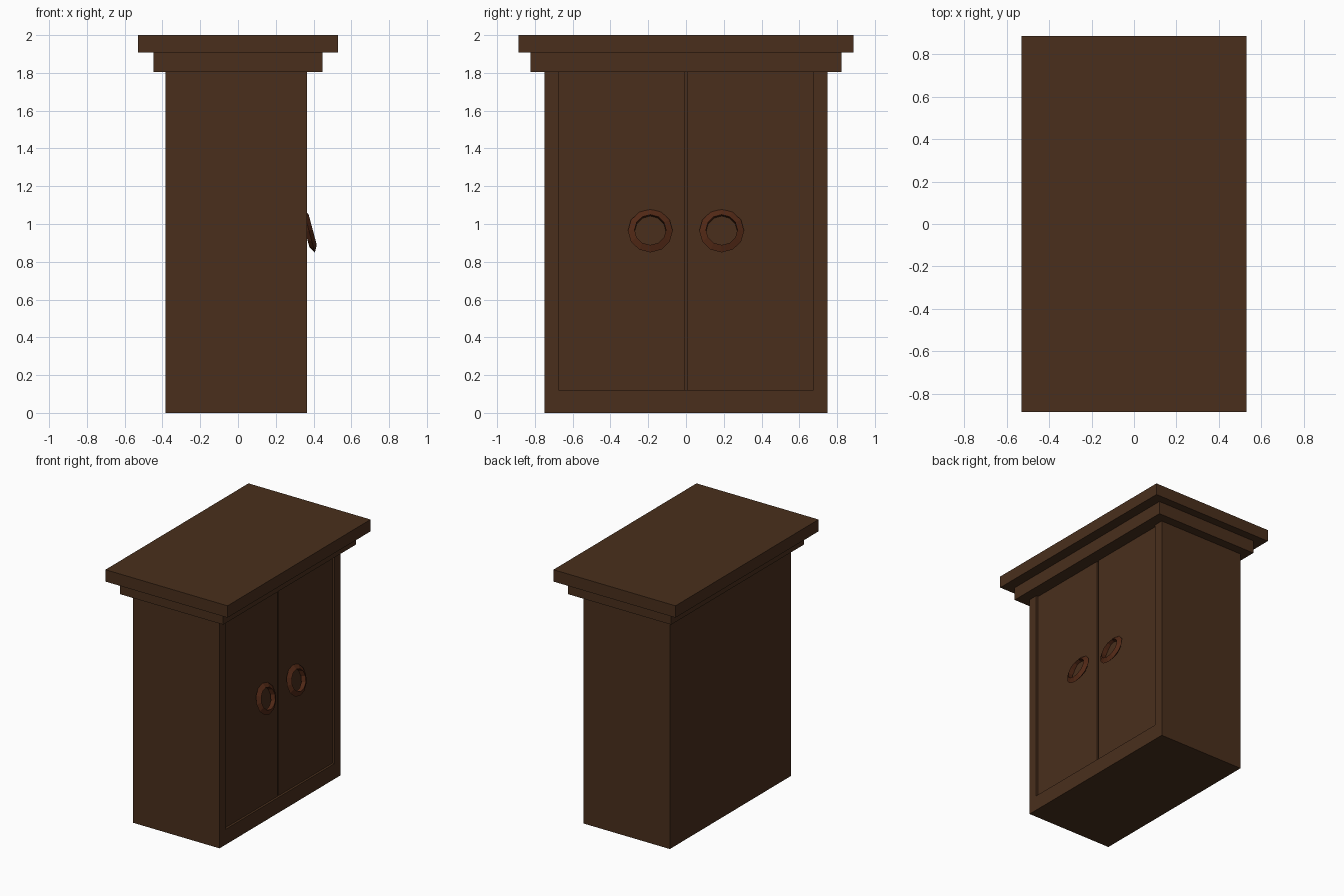
import bpy, math

if "Cube" in bpy.data.objects:
    bpy.data.objects.remove(bpy.data.objects["Cube"])


def material(name, color):
    m = bpy.data.materials.new(name)
    m.diffuse_color = color
    m.use_nodes = True
    m.node_tree.nodes["Principled BSDF"].inputs["Base Color"].default_value = m.diffuse_color
    return m


wood = material("dark_wood", (0.067, 0.028, 0.0116, 1))
copper = material("red_metal", (0.085, 0.022, 0.008, 1))


def box(name, x, y, z):
    """Box spanning the given (min, max) ranges."""
    bpy.ops.mesh.primitive_cube_add(size=1)
    ob = bpy.context.object
    ob.name = name
    for v in ob.data.vertices:
        v.co = [a + (c + 0.5) * (b - a) for c, (a, b) in zip(v.co, (x, y, z))]
    ob.data.materials.append(wood)
    return ob


# Cabinet body with a shallow opening in its +x face
body = box("cabinet_body", (-0.385, 0.365), (-0.75, 0.75), (0, 1.805))
cutter = box("opening_cutter", (0.315, 0.5), (-0.675, 0.675), (0.12, 1.9))
mod = body.modifiers.new("opening", "BOOLEAN")
mod.operation = "DIFFERENCE"
mod.solver = "EXACT"
mod.object = cutter
bpy.context.view_layer.objects.active = body
bpy.ops.object.modifier_apply(modifier=mod.name)
bpy.data.objects.remove(cutter)

# Stepped cornice
box("cornice_lower", (-0.447, 0.447), (-0.822, 0.822), (1.805, 1.907))
box("cornice_top", (-0.53, 0.53), (-0.887, 0.887), (1.907, 2.0))

# Pair of recessed doors, each with a hanging ring pull
for side, s in (("left", -1), ("right", 1)):
    box(side + "_door", (0.315, 0.347), tuple(sorted((s * 0.008, s * 0.675))), (0.12, 1.805))
    bpy.ops.mesh.primitive_torus_add(
        major_segments=12, minor_segments=3, major_radius=0.095, minor_radius=0.0235,
        location=(0.376, s * 0.189, 0.964), rotation=(0, math.radians(75), 0))
    ring = bpy.context.object
    ring.name = side + "_ring_pull"
    ring.data.materials.append(copper)
    ring.data.polygons.foreach_set("use_smooth", [False] * len(ring.data.polygons))
